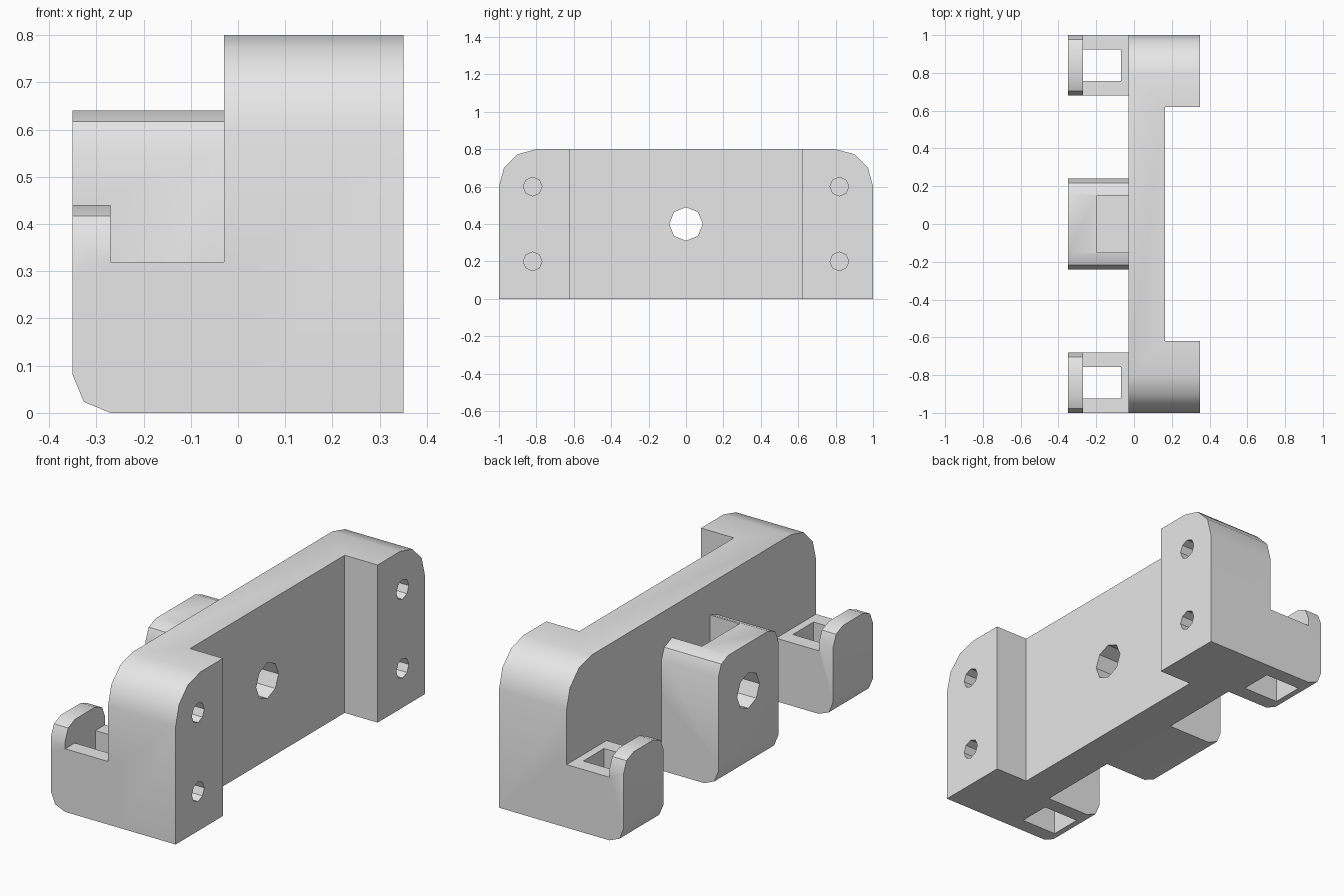
import bpy, bmesh, math
from mathutils import Vector

if "Cube" in bpy.data.objects:
    bpy.data.objects.remove(bpy.data.objects["Cube"], do_unlink=True)

grey = bpy.data.materials.new("light_grey")
grey.use_nodes = True
grey.diffuse_color = (0.8, 0.8, 0.8, 1)
grey.node_tree.nodes["Principled BSDF"].inputs["Base Color"].default_value = (0.8, 0.8, 0.8, 1)


def prism(name, points, axis, start, end):
    """Extrude a 2D profile along x, y or z; the profile uses the other two axes in order."""
    def place(p, depth):
        v = list(p)
        v.insert("xyz".index(axis), depth)
        return Vector(v)
    bm = bmesh.new()
    low = [bm.verts.new(place(p, start)) for p in points]
    high = [bm.verts.new(place(p, end)) for p in points]
    bm.faces.new(low)
    bm.faces.new(high)
    for i in range(len(points)):
        j = (i + 1) % len(points)
        bm.faces.new((low[i], low[j], high[j], high[i]))
    bmesh.ops.recalc_face_normals(bm, faces=bm.faces)
    mesh = bpy.data.meshes.new(name)
    bm.to_mesh(mesh)
    bm.free()
    mesh.materials.append(grey)
    ob = bpy.data.objects.new(name, mesh)
    bpy.context.collection.objects.link(ob)
    return ob


def box(name, x0, x1, y0, y1, z0, z1):
    return prism(name, [(x0, y0), (x1, y0), (x1, y1), (x0, y1)], "z", z0, z1)


def arc(cx, cy, r, start, end, segments):
    angles = [math.radians(start + (end - start) * i / segments) for i in range(segments + 1)]
    return [(cx + r * math.cos(a), cy + r * math.sin(a)) for a in angles]


def arch(y0, y1, top, r, segments):
    """Upright outline in y and z with both top corners rounded."""
    return ([(y0, 0), (y1, 0)] + arc(y1 - r, top - r, r, 0, 90, segments)
            + arc(y0 + r, top - r, r, 90, 180, segments))


def combine(target, other, operation):
    mod = target.modifiers.new(operation.lower(), "BOOLEAN")
    mod.operation = operation
    mod.solver = "EXACT"
    mod.object = other
    bpy.context.view_layer.update()
    with bpy.context.temp_override(object=target, active_object=target):
        bpy.ops.object.modifier_apply(modifier=mod.name)
    bpy.data.objects.remove(other, do_unlink=True)


def drill(target, y, z, r, x0, x1):
    combine(target, prism("drill", arc(y, z, r, 0, 315, 7), "x", x0, x1), "DIFFERENCE")


BACK, PLATE, FRONT = -0.35, -0.03, 0.35
INNER = 0.03      # blocks run into the plate so that they fuse cleanly
R = 0.08

# Upright plate with rounded top corners and a wide recess between two feet
bracket = prism("mounting_bracket", arch(-1, 1, 0.8, 0.2, 3), "x", PLATE, FRONT)
combine(bracket, box("recess", 0.165, 0.5, -0.62, 0.62, -0.1, 1), "DIFFERENCE")

# Outer hooks: a floor with a raised lip and a square opening
heel = arc(BACK + R, R, R, 180, 270, 2)
hook_side = heel + [(INNER, 0), (INNER, 0.32), (-0.27, 0.32), (-0.27, 0.6), (BACK, 0.6)]
for y0, y1 in ((-1, -0.68), (0.68, 1)):
    hook = prism("hook", hook_side, "y", y0, y1)
    combine(hook, prism("lip_outline", arch(y0, y1, 0.44, R, 2), "x", -0.5, 0.2), "INTERSECT")
    mid = (y0 + y1) / 2
    combine(hook, box("opening", -0.27, -0.07, mid - 0.083, mid + 0.083, -0.1, 0.33), "DIFFERENCE")
    combine(bracket, hook, "UNION")

# Centre block with a nut pocket open at the top
block = prism("centre_block", heel + [(INNER, 0), (INNER, 0.8), (BACK, 0.8)], "y", -0.24, 0.24)
combine(block, prism("block_outline", arch(-0.24, 0.24, 0.64, R, 2), "x", -0.5, 0.2), "INTERSECT")
combine(block, box("pocket", -0.195, 0, -0.15, 0.15, 0.24, 0.8), "DIFFERENCE")
combine(bracket, block, "UNION")

# Through hole in the middle and blind screw holes in the feet
drill(bracket, 0, 0.4, 0.09, -0.5, 0.5)
for y in (-0.82, 0.82):
    for z in (0.2, 0.6):
        drill(bracket, y, z, 0.05, 0.1, 0.5)

# Smooth the large roundings, keep hard edges
bpy.ops.object.select_all(action="DESELECT")
bracket.select_set(True)
bpy.context.view_layer.objects.active = bracket
bpy.ops.object.shade_smooth_by_angle(angle=math.radians(35))
